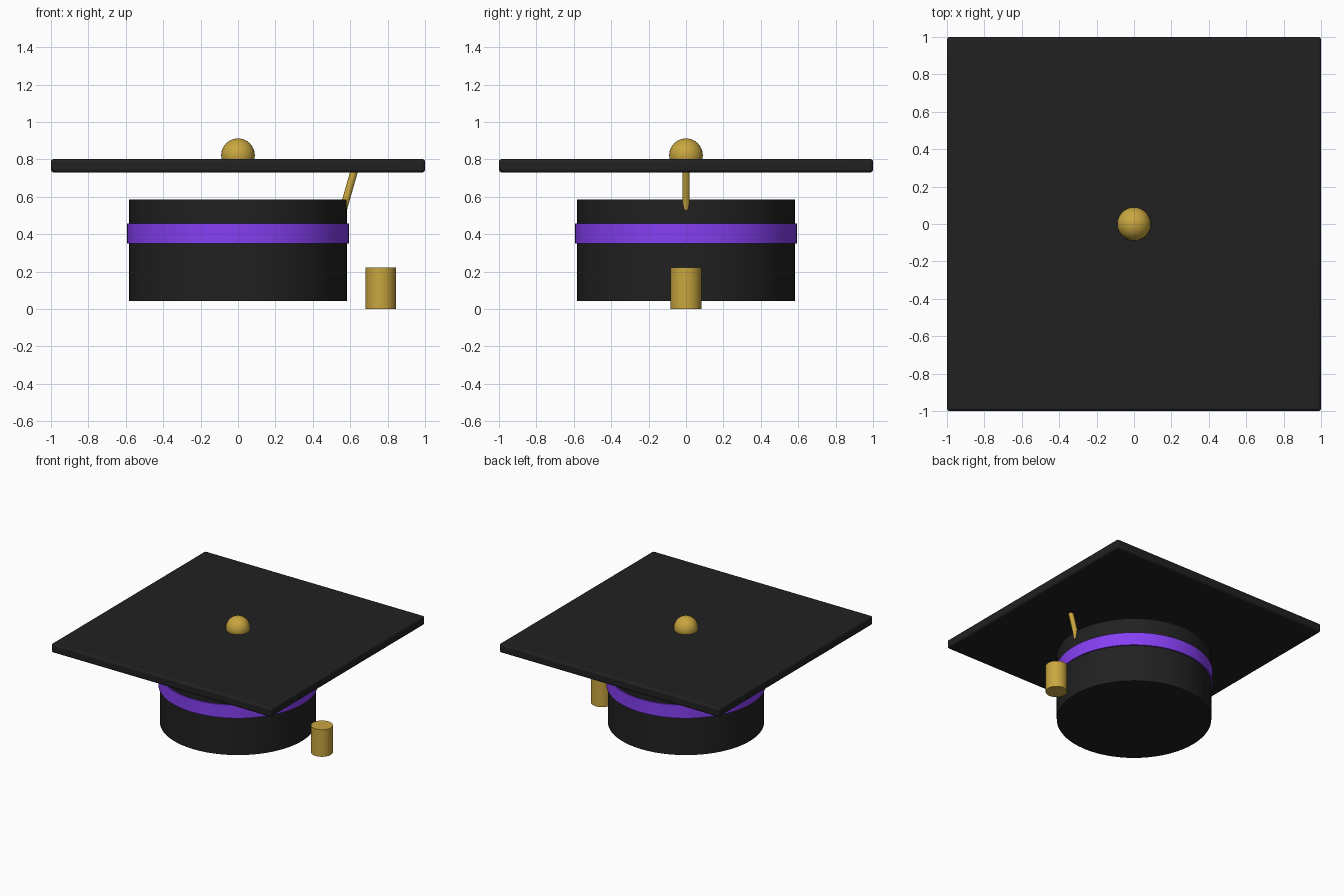
import bpy
from math import radians, atan
from mathutils import Vector

if "Cube" in bpy.data.objects:
    bpy.data.objects.remove(bpy.data.objects["Cube"])


def material(name, rgb):
    mat = bpy.data.materials.new(name)
    mat.diffuse_color = (*rgb, 1)
    mat.use_nodes = True
    mat.node_tree.nodes["Principled BSDF"].inputs["Base Color"].default_value = mat.diffuse_color
    return mat


BLACK = material("black_cloth", (0.015, 0.015, 0.015))
PURPLE = material("purple_ribbon", (0.24, 0.05, 0.9))
GOLD = material("gold_thread", (0.58, 0.38, 0.05))


def finish(name, mat):
    obj = bpy.context.object
    obj.name = name
    obj.data.materials.append(mat)
    bpy.ops.object.shade_smooth_by_angle(angle=radians(35))
    return obj


def rod(name, mat, radius, start, end, sides):
    # Capped cylinder between two points
    a, b = Vector(start), Vector(end)
    bpy.ops.mesh.primitive_cylinder_add(
        vertices=sides, radius=radius, depth=(b - a).length, location=(a + b) / 2,
        rotation=(b - a).to_track_quat('Z', 'Y').to_euler())
    return finish(name, mat)


# Skull cap and ribbon band
rod("skull_cap", BLACK, 0.582, (0, 0, 0.043), (0, 0, 0.585), 64)
rod("ribbon_band", PURPLE, 0.593, (0, 0, 0.35), (0, 0, 0.457), 64)

# Square board with softened edges
bpy.ops.mesh.primitive_cube_add(size=1, location=(0, 0, 0.766))
bpy.context.object.scale = (2, 2, 0.072)
bpy.ops.object.transform_apply(location=False, rotation=False, scale=True)
board = finish("board", BLACK)
bevel = board.modifiers.new("soft_edges", 'BEVEL')
bevel.width = 0.015
bevel.segments = 3

# Button in the middle of the board
bpy.ops.mesh.primitive_uv_sphere_add(segments=32, ring_count=16, radius=0.09,
                                     location=(0, 0, 0.822))
finish("button", GOLD)

# Tassel cord (slanting from board into cap) and tassel
rod("tassel_cord", GOLD, 0.02, (0.49, 0, 0.28), (0.629, 0, 0.765), 16)
rod("tassel", GOLD, 0.082, (0.763, 0, 0), (0.763, 0, 0.222), 32)
